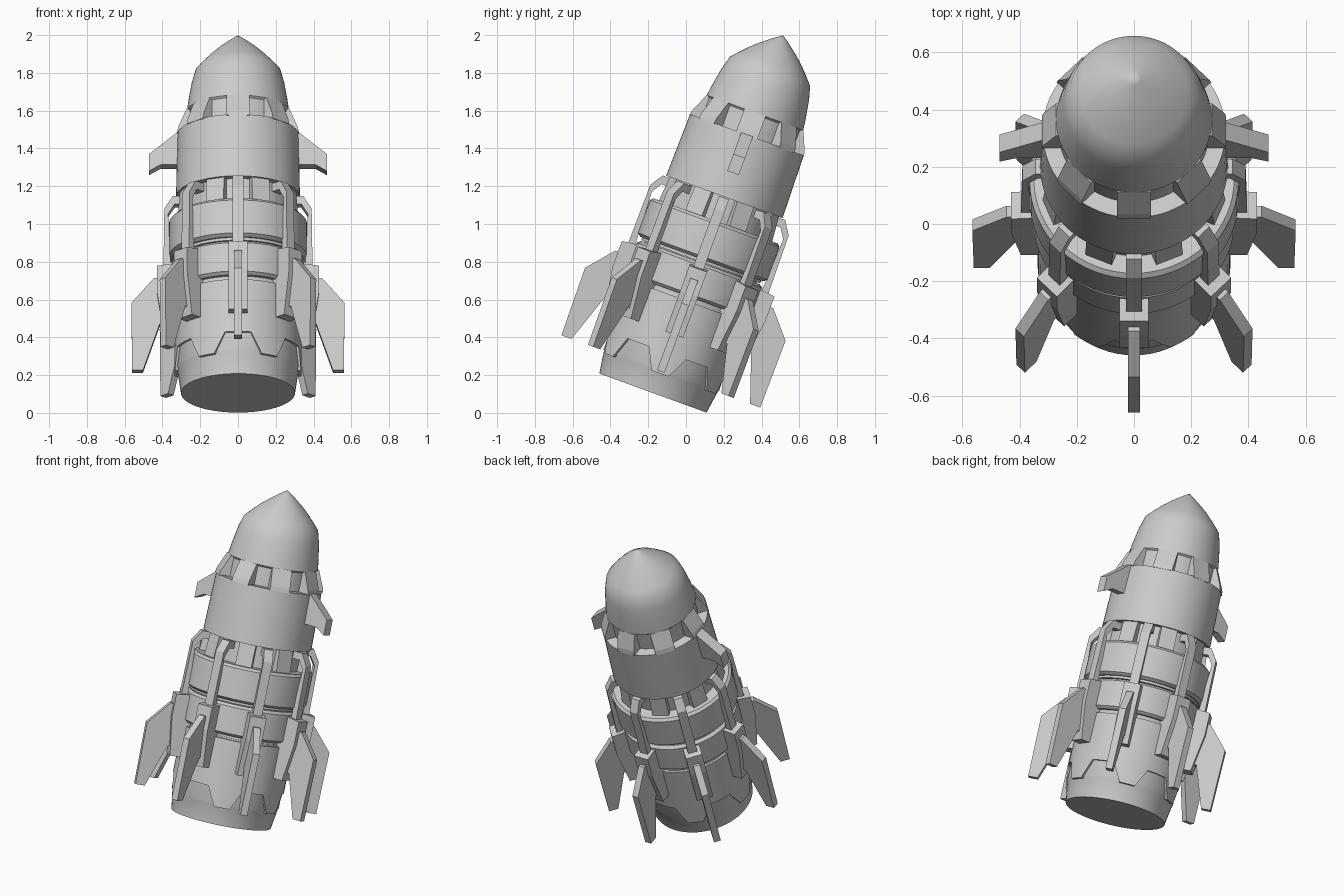
import bpy, bmesh, math
from mathutils import Matrix, Vector

if "Cube" in bpy.data.objects:
    bpy.data.objects.remove(bpy.data.objects["Cube"])

# whole rocket leans backwards about x
TILT = Matrix.Translation((0, -0.175, 0.105)) @ Matrix.Rotation(math.radians(-20), 4, 'X')
grey = bpy.data.materials.new("hull_grey")
grey.diffuse_color = (0.6, 0.6, 0.6, 1)
grey.use_nodes = True
grey.node_tree.nodes["Principled BSDF"].inputs["Base Color"].default_value = grey.diffuse_color
EIGHT = [i * 45 for i in range(8)]
BETWEEN = [a + 22.5 for a in EIGHT]


def finish(name, bm, smooth=False):
    bmesh.ops.recalc_face_normals(bm, faces=bm.faces)
    me = bpy.data.meshes.new(name)
    bm.to_mesh(me)
    bm.free()
    me.materials.append(grey)
    ob = bpy.data.objects.new(name, me)
    bpy.context.collection.objects.link(ob)
    ob.matrix_world = TILT
    if smooth:
        bpy.ops.object.select_all(action='DESELECT')
        ob.select_set(True)
        bpy.context.view_layer.objects.active = ob
        bpy.ops.object.shade_smooth_by_angle(angle=math.radians(30))
    return ob


def polar(r, deg, h):
    a = math.radians(deg)
    return Vector((r * math.sin(a), -r * math.cos(a), h))


def lathe(name, profile, n=64):
    """Closed body of revolution from (radius, height) points."""
    bm = bmesh.new()
    rings = []
    for r, h in profile:
        if r == 0:
            rings.append([bm.verts.new((0, 0, h))] * n)
        else:
            rings.append([bm.verts.new(polar(r, 360 * i / n, h)) for i in range(n)])
    for a, b in zip(rings, rings[1:]):
        for i in range(n):
            j = (i + 1) % n
            bm.faces.new(list(dict.fromkeys([a[i], a[j], b[j], b[i]])))
    return finish(name, bm, True)


def radial_plates(name, outline, width, angles):
    """Upright plates: (radius, height) outline, thick across the radius."""
    bm = bmesh.new()
    for deg in angles:
        a = math.radians(deg)
        side = Vector((math.cos(a), math.sin(a), 0)) * width / 2
        lo = [bm.verts.new(polar(r, deg, h) - side) for r, h in outline]
        hi = [bm.verts.new(polar(r, deg, h) + side) for r, h in outline]
        bm.faces.new(lo)
        bm.faces.new(hi[::-1])
        for i in range(len(lo)):
            j = (i + 1) % len(lo)
            bm.faces.new((lo[i], lo[j], hi[j], hi[i]))
    return finish(name, bm)


# engine bell and inner core
lathe("engine_bell", [(0, 0), (0.302, 0), (0.32, 0.12), (0.325, 0.13),
                      (0.32, 0.53), (0, 0.53)])
lathe("core", [(0, 0.4), (0.315, 0.4), (0.315, 0.74), (0.335, 0.74), (0.335, 0.9),
               (0.285, 0.96), (0.285, 1.2), (0, 1.2)])

# hull bands
lathe("lower_band", [(0, 0.545), (0.335, 0.545), (0.352, 0.56), (0.352, 0.72),
                     (0.335, 0.735), (0, 0.735)])
lathe("middle_band", [(0, 0.755), (0.345, 0.755), (0.365, 0.77), (0.365, 0.955),
                      (0.35, 0.97), (0, 0.97)])
lathe("collar", [(0, 1.105), (0.328, 1.105), (0.325, 1.25), (0.32, 1.455), (0, 1.455)])

# nose section with pointed cap
lathe("nose", [(0, 1.4), (0.262, 1.4), (0.262, 1.57), (0.272, 1.58), (0.262, 1.65),
               (0.246, 1.74), (0.226, 1.813), (0.19, 1.853), (0.15, 1.895),
               (0.105, 1.936), (0.06, 1.972), (0.025, 1.998), (0, 2.015)])

# lower skirt with a zigzag hem
bm = bmesh.new()
cols = []
for k in range(6):
    for off, h in ((-12, 0.225), (-6, 0.225), (0, 0.225), (6, 0.225), (12, 0.225),
                   (17, 0.165), (22, 0.11), (26, 0.11), (30, 0.11), (34, 0.11),
                   (38, 0.11), (43, 0.165)):
        a = 60 * k + off
        cols.append([bm.verts.new(polar(r, a, z)) for r, z in
                     ((0.31, h), (0.337, h), (0.335, 0.52), (0.31, 0.52))])
for i, c in enumerate(cols):
    d = cols[(i + 1) % len(cols)]
    for j in range(4):
        m = (j + 1) % 4
        bm.faces.new((c[j], d[j], d[m], c[m]))
finish("zigzag_skirt", bm, True)

# sloped blocks in the two recesses
radial_plates("nose_blocks", [(0.24, 1.45), (0.322, 1.45), (0.316, 1.48),
                              (0.272, 1.58), (0.24, 1.58)], 0.12, EIGHT)
radial_plates("waist_blocks", [(0.26, 0.96), (0.325, 0.96), (0.312, 1.11),
                               (0.26, 1.11)], 0.1, BETWEEN)

# bent struts, fin brackets and tail fins
radial_plates("struts", [(0.28, 1.055), (0.335, 1.055), (0.37, 1.0), (0.355, 0.68),
                         (0.395, 0.68), (0.39, 1.03), (0.345, 1.1), (0.28, 1.1)],
              0.056, EIGHT)
radial_plates("fin_brackets", [(0.31, 0.715), (0.43, 0.7), (0.43, 0.56), (0.395, 0.33),
                               (0.31, 0.33)], 0.1, EIGHT)
radial_plates("tail_fins", [(0.36, 0.64), (0.445, 0.64), (0.565, 0.5), (0.56, 0.122),
                            (0.503, 0.122), (0.415, 0.38), (0.36, 0.38)], 0.042, EIGHT)

# small winglets on the collar
radial_plates("winglets", [(0.28, 1.47), (0.325, 1.455), (0.47, 1.335), (0.47, 1.24),
                           (0.41, 1.275), (0.28, 1.275)], 0.066, (90, 270))
